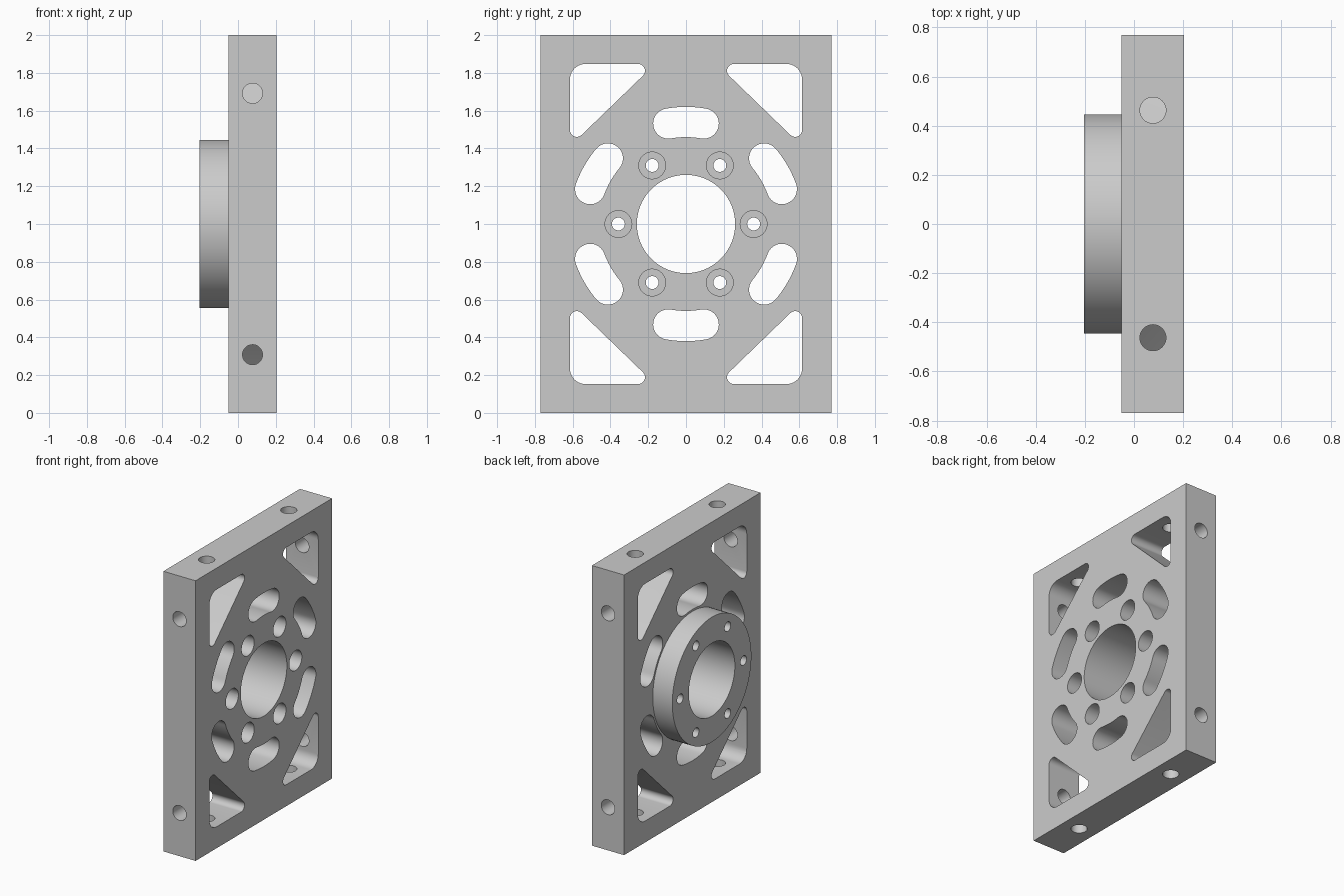
import bpy, bmesh
from math import sin, cos, pi, radians, atan2

default = bpy.data.objects.get("Cube")
if default:
    bpy.data.objects.remove(default)

GREY = (0.6, 0.6, 0.6, 1)
metal = bpy.data.materials.new("grey metal")
metal.use_nodes = True
metal.diffuse_color = GREY
metal.node_tree.nodes["Principled BSDF"].inputs["Base Color"].default_value = GREY

MID = 1.0                      # height of the bore axis
BACK, FACE = -0.05, 0.204      # plate faces along x
BOSS_END = -0.204
HALF_W = 0.77
CENTRE_X = (BACK + FACE) / 2


def arc(cy, cz, r, a0, a1, n):
    """Points along an arc, angles in degrees."""
    angles = [radians(a0 + (a1 - a0) * i / n) for i in range(n + 1)]
    return [(cy + r * cos(a), cz + r * sin(a)) for a in angles]


def circle(cy, cz, r, n=48):
    return arc(cy, cz, r, 0, 360, n)[:-1]


def prism(bm, outline, lo, hi, axis="x"):
    """Extrude a closed outline between two positions along an axis."""
    place = {"x": lambda a, b, t: (t, a, b),
             "y": lambda a, b, t: (a, t, b),
             "z": lambda a, b, t: (a, b, t)}[axis]
    rings = [[bm.verts.new(place(a, b, t)) for a, b in outline] for t in (lo, hi)]
    bm.faces.new(rings[0])
    bm.faces.new(rings[1])
    for i in range(len(outline)):
        j = (i + 1) % len(outline)
        bm.faces.new((rings[0][i], rings[0][j], rings[1][j], rings[1][i]))


def finish(name, bm):
    bmesh.ops.recalc_face_normals(bm, faces=bm.faces[:])
    mesh = bpy.data.meshes.new(name)
    bm.to_mesh(mesh)
    bm.free()
    mesh.materials.append(metal)
    obj = bpy.data.objects.new(name, mesh)
    bpy.context.collection.objects.link(obj)
    return obj


def combine(target, tool, operation):
    """Apply a boolean and discard the tool."""
    mod = target.modifiers.new(tool.name, "BOOLEAN")
    mod.operation, mod.solver, mod.object = operation, "EXACT", tool
    bpy.context.view_layer.objects.active = target
    bpy.ops.object.modifier_apply(modifier=mod.name)
    bpy.data.objects.remove(tool)


def slot(angle, radius=0.54, half_angle=10, r=0.08):
    """Curved slot with round ends around the bore."""
    a0, a1 = angle - half_angle, angle + half_angle
    c0, c1 = [(radius * cos(radians(a)), MID + radius * sin(radians(a))) for a in (a0, a1)]
    return (arc(0, MID, radius + r, a0, a1, 12)[:-1]
            + arc(*c1, r, a1, a1 + 180, 16)[:-1]
            + arc(0, MID, radius - r, a1, a0, 12)[:-1]
            + arc(*c0, r, a0 + 180, a0 + 360, 16)[:-1])


def window(sy, sz):
    """Rounded triangular corner window, mirrored by sign."""
    tip, corner = 0.036, 0.08
    inner, outer = (0.253, 0.811), (0.578, 0.497)
    slope = 180 + 90 + math_angle(inner, outer)
    pts = (arc(0.614 - corner, 0.847 - corner, corner, 0, 90, 10)
           + arc(*inner, tip, 90, slope, 10)
           + arc(*outer, tip, slope, 360, 10))
    return [(sy * y, MID + sz * z) for y, z in pts]


def math_angle(p, q):
    return atan2(q[1] - p[1], q[0] - p[0]) * 180 / pi


SIGNS = (-1, 1)
BOLTS = [(0.358 * cos(k * pi / 3), MID + 0.358 * sin(k * pi / 3)) for k in range(6)]

# Rectangular plate
bm = bmesh.new()
prism(bm, [(-HALF_W, 0), (HALF_W, 0), (HALF_W, 2), (-HALF_W, 2)], BACK, FACE)
plate = finish("mounting_plate", bm)

# Round boss on the back of the plate
bm = bmesh.new()
prism(bm, circle(0, MID, 0.446, 96), BOSS_END, 0.05)
combine(plate, finish("boss", bm), "UNION")

# Bore, bolt holes, curved slots and corner windows, all the way through
bm = bmesh.new()
prism(bm, circle(0, MID, 0.26, 96), -0.5, 0.5)
for y, z in BOLTS:
    prism(bm, circle(y, z, 0.034, 32), -0.5, 0.5)
for k in range(6):
    prism(bm, slot(30 + 60 * k), -0.5, 0.5)
for sy in SIGNS:
    for sz in SIGNS:
        prism(bm, window(sy, sz), -0.5, 0.5)
combine(plate, finish("through_cuts", bm), "DIFFERENCE")

# Counterbores for the bolt heads
bm = bmesh.new()
for y, z in BOLTS:
    prism(bm, circle(y, z, 0.071), BACK + 0.01, 0.5)
combine(plate, finish("counterbores", bm), "DIFFERENCE")

# Edge holes running into the corner windows
bm = bmesh.new()
for sa in SIGNS:
    for sb in SIGNS:
        prism(bm, circle(CENTRE_X, MID + sb * 0.692, 0.053), sa * 0.59, sa * 0.9, "y")
        prism(bm, circle(CENTRE_X, sb * 0.463, 0.053), MID + sa * 0.82, MID + sa * 1.1, "z")
combine(plate, finish("edge_holes", bm), "DIFFERENCE")

# Smooth the round walls, keep the machined edges sharp
bpy.ops.object.select_all(action="DESELECT")
plate.select_set(True)
bpy.context.view_layer.objects.active = plate
bpy.ops.object.shade_smooth_by_angle(angle=radians(30))
